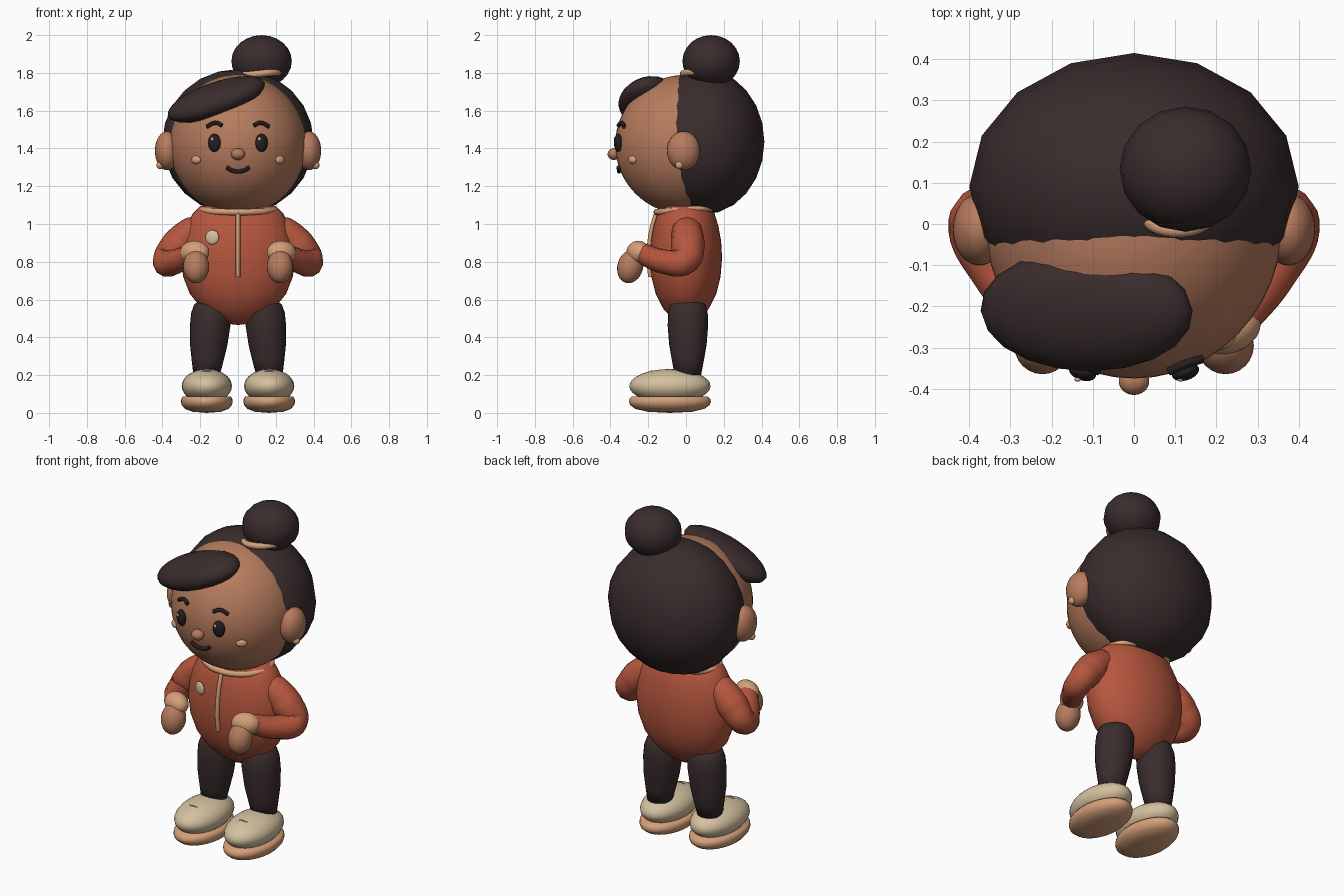
import bpy, bmesh, math
from mathutils import Matrix

if "Cube" in bpy.data.objects:
    bpy.data.objects.remove(bpy.data.objects["Cube"])


def material(name, rgb):
    m = bpy.data.materials.new(name)
    m.diffuse_color = (*rgb, 1)
    m.use_nodes = True
    m.node_tree.nodes["Principled BSDF"].inputs["Base Color"].default_value = m.diffuse_color
    return m


HAIR = material("dark_brown", (0.042, 0.025, 0.026))
INK = material("near_black", (0.018, 0.013, 0.015))
SKIN = material("skin", (0.47, 0.20, 0.112))
RED = material("jacket_red", (0.47, 0.095, 0.048))
TAN = material("tan", (0.66, 0.35, 0.19))
CREAM = material("cream", (0.66, 0.53, 0.35))


def finish(bm, name, mat):
    for f in bm.faces:
        f.smooth = True
    bmesh.ops.recalc_face_normals(bm, faces=bm.faces[:])
    me = bpy.data.meshes.new(name)
    bm.to_mesh(me)
    bm.free()
    me.materials.append(mat)
    ob = bpy.data.objects.new(name, me)
    bpy.context.collection.objects.link(ob)
    return ob


def ball(name, loc, radii, mat, rot=(0, 0, 0), segs=24, rings=16):
    bm = bmesh.new()
    bmesh.ops.create_uvsphere(bm, u_segments=segs, v_segments=rings, radius=1,
                              matrix=Matrix.Diagonal((*radii, 1)))
    ob = finish(bm, name, mat)
    ob.location = loc
    ob.rotation_euler = [math.radians(a) for a in rot]
    return ob


def lathe(name, profile, mat, loc=(0, 0, 0), sx=1, sy=1, segs=32, lean=0):
    """Closed turned shape; profile is (radius, z) with both ends on the axis."""
    bm = bmesh.new()
    rows = []
    for r, z in profile:
        n = 1 if r == 0 else segs
        rows.append([bm.verts.new((sx * r * math.cos(math.tau * i / segs) + lean * z,
                                   sy * r * math.sin(math.tau * i / segs), z))
                     for i in range(n)])
    for a, b in zip(rows, rows[1:]):
        for i in range(segs):
            j = (i + 1) % segs
            quad = [a[i % len(a)], a[j % len(a)], b[j % len(b)], b[i % len(b)]]
            bm.faces.new(list(dict.fromkeys(quad)))
    ob = finish(bm, name, mat)
    ob.location = loc
    return ob


def tube(name, pts, mat, closed=False, res=6):
    """Smooth tube through (x, y, z, radius) points."""
    cu = bpy.data.curves.new(name, 'CURVE')
    cu.dimensions = '3D'
    cu.bevel_depth = 1
    cu.bevel_resolution = 4
    cu.resolution_u = res
    cu.use_fill_caps = True
    sp = cu.splines.new('BEZIER')
    sp.bezier_points.add(len(pts) - 1)
    sp.use_cyclic_u = closed
    for p, (x, y, z, r) in zip(sp.bezier_points, pts):
        p.co = (x, y, z)
        p.radius = r
        p.handle_left_type = p.handle_right_type = 'AUTO'
    cu.materials.append(mat)
    ob = bpy.data.objects.new(name, cu)
    bpy.context.collection.objects.link(ob)
    bpy.ops.object.select_all(action='DESELECT')
    ob.select_set(True)
    bpy.context.view_layer.objects.active = ob
    bpy.ops.object.convert(target='MESH')
    return ob


HEAD_Z, HEAD_R = 1.42, (0.36, 0.375, 0.37)


def face_y(x, z):
    """Front surface of the head at x, z."""
    return -HEAD_R[1] * math.sqrt(1 - (x / HEAD_R[0]) ** 2 - ((z - HEAD_Z) / HEAD_R[2]) ** 2)


def face_line(name, pts, r):
    tube(name, [(x, face_y(x, z) - 0.008, z, r) for x, z in pts], INK, res=4)


# Head and hair
ball("head", (0, 0, HEAD_Z), HEAD_R, SKIN, segs=48, rings=32)
ball("hair_back", (0, 0.09, 1.435), (0.40, 0.325, 0.385), HAIR, segs=16, rings=12)
ball("fringe", (-0.115, -0.21, 1.66), (0.272, 0.152, 0.085), HAIR, rot=(15, -19, 0), segs=20, rings=12)
ball("hair_bun", (0.125, 0.133, 1.862), (0.16, 0.152, 0.138), HAIR, segs=16, rings=12)
tube("bun_band", [(0.105 + 0.12 * math.cos(a), 0.10 + 0.115 * math.sin(a),
                   1.795 + 0.012 * math.cos(a), 0.018)
                  for a in [math.tau * i / 8 for i in range(8)]], TAN, closed=True)

# Face
ball("nose", (0, -0.382, 1.37), (0.037, 0.033, 0.031), SKIN)
face_line("mouth", [(-0.06, 1.30), (-0.03, 1.283), (0, 1.278), (0.03, 1.283), (0.06, 1.30)], 0.011)
for s, side in ((-1, "left"), (1, "right")):
    ball("eye_" + side, (s * 0.125, face_y(0.125, 1.43) - 0.008, 1.43), (0.034, 0.02, 0.048), INK,
         rot=(0, 0, s * 18))
    ball("eye_glint_" + side, (s * 0.125 - 0.012, face_y(0.125, 1.43) - 0.026, 1.45),
         (0.008, 0.005, 0.010), CREAM, segs=12, rings=8)
    face_line("eyebrow_" + side, [(s * 0.085, 1.522), (s * 0.12, 1.536), (s * 0.165, 1.515)], 0.011)
    ball("cheek_" + side, (s * 0.222, face_y(0.222, 1.34), 1.34), (0.03, 0.016, 0.022), TAN,
         rot=(0, 0, s * 38))
    ball("ear_" + side, (s * 0.375, -0.013, 1.388), (0.065, 0.088, 0.103), SKIN)
    ball("earring_" + side, (s * 0.412, -0.035, 1.312), (0.02, 0.022, 0.022), TAN, segs=12, rings=8)

# Jacket
TORSO = [(0, 0.465), (0.05, 0.472), (0.11, 0.498), (0.19, 0.55), (0.255, 0.63), (0.29, 0.72),
         (0.303, 0.82), (0.295, 0.91), (0.272, 0.99), (0.24, 1.055), (0.20, 1.095), (0, 1.11)]
SY = 0.63
lathe("jacket", TORSO, RED, sy=SY, segs=40)
tube("collar", [(0.195 * math.cos(a), 0.155 * math.sin(a), 1.075 + 0.012 * math.sin(a), 0.017)
                for a in [math.tau * i / 12 for i in range(12)]], TAN, closed=True)
tube("zip", [(0, -SY * r - 0.006, z, 0.012) for r, z in TORSO[9:4:-1]], TAN)
ball("badge", (-0.137, -0.165, 0.93), (0.038, 0.012, 0.038), CREAM, rot=(0, 0, -20))

for s, side in ((-1, "left"), (1, "right")):
    # Arms
    tube("sleeve_" + side, [(s * 0.17, 0.005, 0.985, 0.05), (s * 0.235, 0.005, 0.96, 0.082),
                            (s * 0.32, 0.01, 0.885, 0.09), (s * 0.378, -0.005, 0.805, 0.074),
                            (s * 0.335, -0.11, 0.80, 0.066), (s * 0.245, -0.235, 0.845, 0.055)],
         RED, res=8)
    ball("cuff_" + side, (s * 0.23, -0.255, 0.85), (0.08, 0.058, 0.062), TAN, rot=(-20, 0, s * 20))
    ball("hand_" + side, (s * 0.222, -0.295, 0.775), (0.069, 0.068, 0.09), SKIN, rot=(-15, 0, 0))
    # Trousers, tapering outwards to the ankle
    lathe("trouser_leg_" + side, [(0, 0.60), (0.06, 0.595), (0.092, 0.575), (0.105, 0.53), (0.107, 0.46),
                                  (0.099, 0.36), (0.085, 0.28), (0.07, 0.20), (0, 0.18)],
          HAIR, loc=(s * 0.18, 0.01, 0), lean=-s * 0.07, segs=24)
    # Shoes
    ball("shoe_upper_" + side, (s * 0.165, -0.085, 0.142), (0.133, 0.215, 0.09), CREAM)
    lathe("shoe_sole_" + side, [(0, 0), (0.55, 0.006), (0.85, 0.022), (0.97, 0.042), (1, 0.058),
                                (0.985, 0.074), (0.93, 0.086), (0, 0.09)],
          TAN, loc=(s * 0.165, -0.085, 0), sx=0.137, sy=0.217)
    # Laces
    tube("lace_" + side, [(s * 0.165 - 0.025, -0.185, 0.218, 0.004), (s * 0.165, -0.185, 0.222, 0.004),
                          (s * 0.165 + 0.025, -0.185, 0.218, 0.004)], TAN, res=3)
